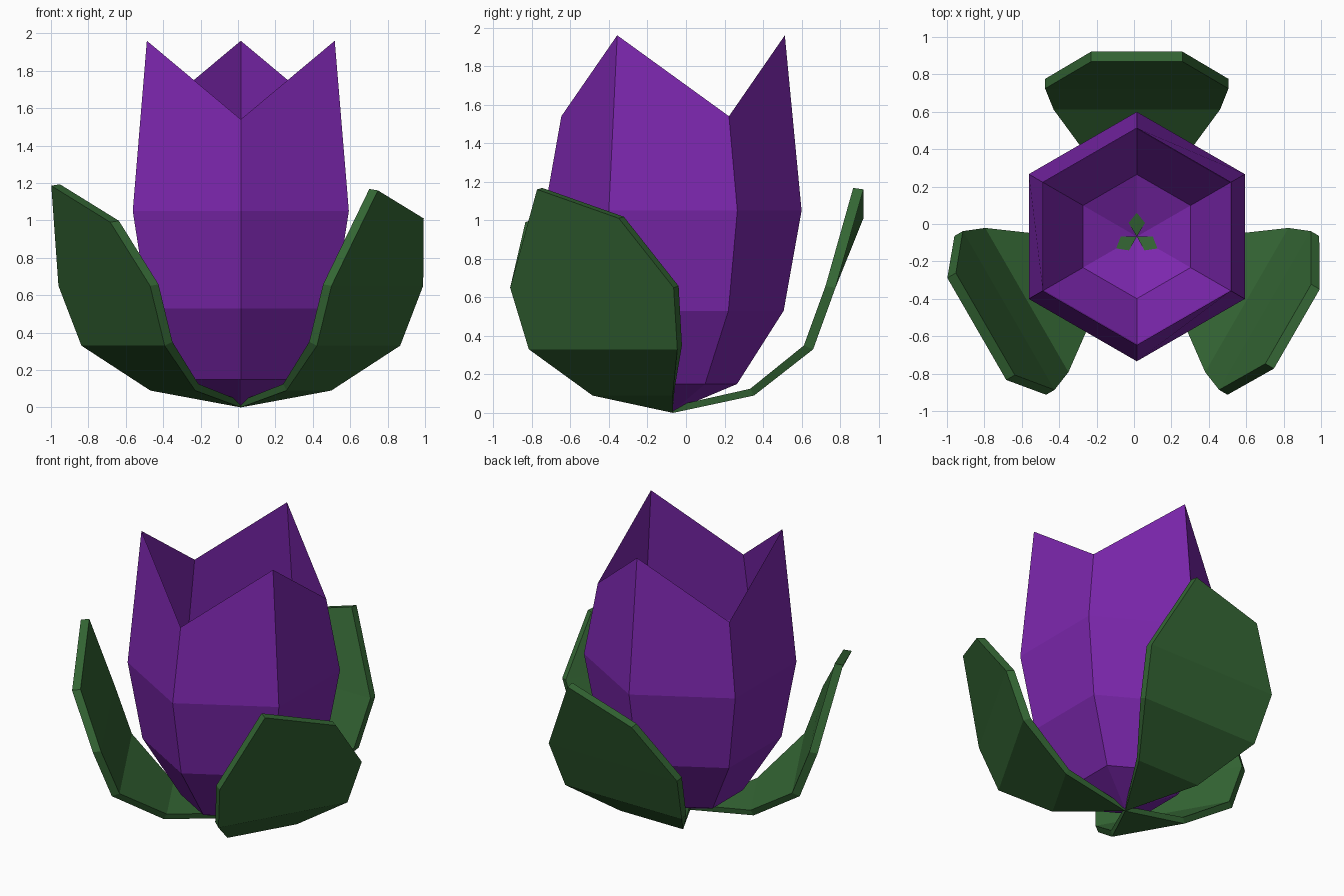
import bpy, bmesh
from math import cos, sin, radians

if "Cube" in bpy.data.objects:
    bpy.data.objects.remove(bpy.data.objects["Cube"])

CX, CY = 0.015, -0.067   # flower axis


def material(name, color):
    m = bpy.data.materials.new(name)
    m.diffuse_color = color
    m.use_nodes = True
    m.node_tree.nodes["Principled BSDF"].inputs["Base Color"].default_value = m.diffuse_color
    return m


def finish(name, bm, mat):
    bmesh.ops.recalc_face_normals(bm, faces=bm.faces[:])
    me = bpy.data.meshes.new(name)
    bm.to_mesh(me)
    bm.free()
    me.materials.append(mat)
    ob = bpy.data.objects.new(name, me)
    bpy.context.collection.objects.link(ob)
    return ob


purple = material("petal_purple", (0.2, 0.02, 0.42, 1))
green = material("sepal_green", (0.035, 0.135, 0.035, 1))

# Petal cup: six-sided open shell with a zigzag rim
bm = bmesh.new()
apex = bm.verts.new((CX, CY, 0.01))
rings = []
for r, z_peak, z_valley in [(0.332, 0.15, 0.15), (0.574, 0.53, 0.53),
                            (0.667, 1.05, 1.05), (0.58, 1.96, 1.54)]:
    ring = []
    for i in range(6):
        a = radians(90 + 60 * i)
        ring.append(bm.verts.new((CX + r * cos(a), CY + r * sin(a),
                                  z_valley if i % 2 else z_peak)))
    rings.append(ring)
for i in range(6):
    j = (i + 1) % 6
    bm.faces.new((apex, rings[0][j], rings[0][i]))
    for lo, hi in zip(rings, rings[1:]):
        bm.faces.new((lo[i], lo[j], hi[j], hi[i]))
finish("petal_cup", bm, purple)


# Sepals: thick curved leaves with a slanted tip
def sepal(name, angle, tip_half, tip_low, tip_high):
    a = radians(angle)
    bm = bmesh.new()

    def vert(r, s, z):
        return bm.verts.new((CX + r * cos(a) - s * sin(a),
                             CY + r * sin(a) + s * cos(a), z))

    # radius, half width, height left / right, inward offset, upward offset
    rows = [(0.42, 0.24, 0.09, 0.09, 0.02, 0.035),
            (0.727, 0.445, 0.33, 0.33, 0.048, 0.02),
            (0.843, 0.49, 0.65, 0.65, 0.052, 0.008),
            (0.988, tip_half, tip_low, tip_high, 0.053, 0.008)]
    o0, i0 = vert(0, 0, 0), vert(0, 0, 0.035)
    loops = []
    for r, w, zl, zr, dr, dz in rows:
        loops.append((vert(r, w, zl), vert(r, -w, zr),
                      vert(r - dr, -w, zr + dz), vert(r - dr, w, zl + dz)))
    first = loops[0]
    bm.faces.new((o0, first[0], first[1]))
    bm.faces.new((i0, first[2], first[3]))
    bm.faces.new((o0, first[1], first[2], i0))
    bm.faces.new((i0, first[3], first[0], o0))
    for lo, hi in zip(loops, loops[1:]):
        for k in range(4):
            n = (k + 1) % 4
            bm.faces.new((lo[k], hi[k], hi[n], lo[n]))
    bm.faces.new(loops[-1])
    finish(name, bm, green)


sepal("back_sepal", 90, 0.245, 1.01, 1.16)
sepal("right_sepal", -30, 0.245, 1.01, 1.16)
sepal("left_sepal", 210, 0.315, 0.99, 1.185)
